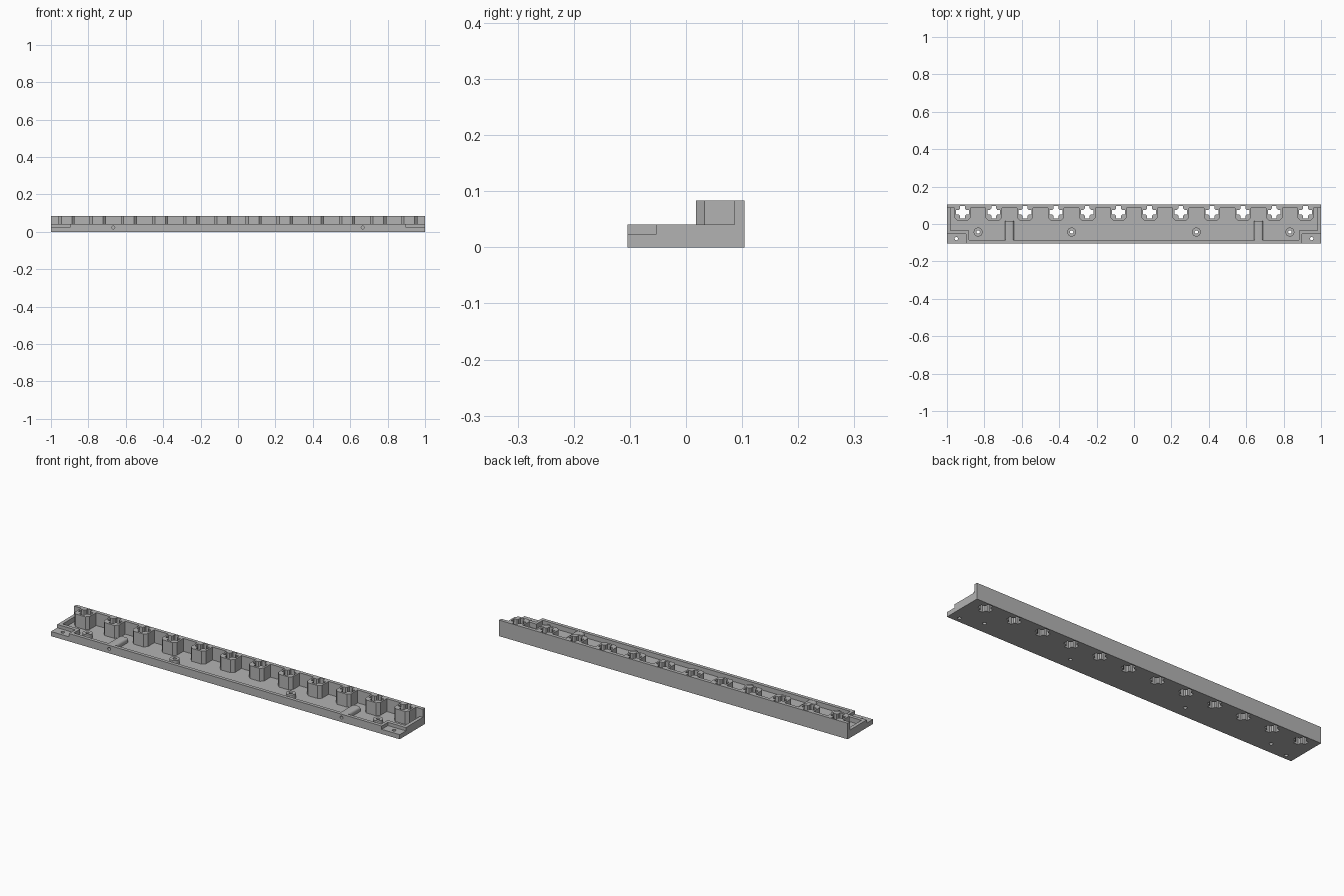
import bpy, bmesh, math
from mathutils import Matrix

cube = bpy.data.objects.get("Cube")
if cube:
    bpy.data.objects.remove(cube, do_unlink=True)

RIM, FLOOR, TOP = 0.041, 0.016, 0.083
FRONT, BACK, WALL = -0.104, 0.104, 0.086
SOCKET_Y = 0.063
SOCKETS = [(i - 5.5) / 6 for i in range(12)]
SIDES = (-1, 1)

grey = bpy.data.materials.new("mid grey plastic")
grey.use_nodes = True
grey.diffuse_color = (0.45, 0.45, 0.45, 1)
grey.node_tree.nodes["Principled BSDF"].inputs["Base Color"].default_value = grey.diffuse_color


def prism(bm, outline, low, high, matrix=Matrix()):
    """Extrude a closed xy outline from low to high along z."""
    face = bm.faces.new([bm.verts.new((x, y, low)) for x, y in outline])
    new = bmesh.ops.extrude_face_region(bm, geom=[face])["geom"]
    moved = [v for v in new if isinstance(v, bmesh.types.BMVert)]
    bmesh.ops.translate(bm, verts=moved, vec=(0, 0, high - low))
    bmesh.ops.transform(bm, matrix=matrix, verts=list(face.verts) + moved)


def build(name, prisms):
    bm = bmesh.new()
    for args in prisms:
        prism(bm, *args)
    bmesh.ops.recalc_face_normals(bm, faces=bm.faces)
    mesh = bpy.data.meshes.new(name)
    bm.to_mesh(mesh)
    bm.free()
    mesh.materials.append(grey)
    obj = bpy.data.objects.new(name, mesh)
    bpy.context.scene.collection.objects.link(obj)
    return obj


def boolean(obj, other, operation="DIFFERENCE"):
    mod = obj.modifiers.new(other.name, "BOOLEAN")
    mod.operation, mod.object, mod.solver = operation, other, "EXACT"


def rect(x0, x1, y0, y1):
    return [(x0, y0), (x1, y0), (x1, y1), (x0, y1)]


def circle(x, y, r, n=24):
    return [(x + r * math.cos(math.tau * i / n), y + r * math.sin(math.tau * i / n))
            for i in range(n)]


def plus_hole(cx, cy, reach=0.034, half=0.013, r=0.023):
    """Plus-shaped outline with a round centre."""
    pts = []
    start = math.asin(half / r)
    for q in range(4):
        c, s = round(math.cos(q * math.pi / 2)), round(math.sin(q * math.pi / 2))
        quarter = [(reach, -half), (reach, half)]
        for k in range(4):
            a = start + (math.pi / 2 - 2 * start) * k / 3
            quarter.append((r * math.cos(a), r * math.sin(a)))
        pts += [(cx + x * c - y * s, cy + x * s + y * c) for x, y in quarter]
    return pts


def socket_outline(cx, half=0.043, bevel=0.015, front=0.018):
    return [(cx - half, WALL), (cx - half, front + bevel), (cx - half + bevel, front),
            (cx + half - bevel, front), (cx + half, front + bevel), (cx + half, WALL)]


# Tray with a back wall, a stepped pocket and corner notches
tray = build("tray", [(rect(-1, 1, FRONT, BACK), 0, RIM)])
wall = build("wall_helper", [(rect(-1, 1, WALL, BACK), FLOOR, TOP)])
half_pocket = [(0.882, -0.086), (0.882, -0.034), (0.982, -0.034), (0.982, WALL)]
pocket = build("pocket_cutter", [
    (half_pocket + [(-x, y) for x, y in reversed(half_pocket)], FLOOR, 0.2)])
notches = build("notch_cutter", [
    (rect(min(s * 0.897, s * 1.1), max(s * 0.897, s * 1.1), -0.2, -0.053), 0.024, 0.2)
    for s in SIDES])

# Row of bevelled sockets standing against the wall
sockets = build("sockets", [(socket_outline(x), FLOOR, TOP) for x in SOCKETS])
plus_cutter = build("plus_cutter", [(plus_hole(x, SOCKET_Y), -0.1, 0.2) for x in SOCKETS])

# Round screw bosses
boss_x = [s * x for s in SIDES for x in (1 / 3, 5 / 6)]
bosses = build("screw_bosses", [(circle(x, -0.043, 0.024), FLOOR, RIM - 0.002) for x in boss_x])
screw_cutter = build("screw_cutter",
                     [(circle(x, -0.043, 0.009, 16), -0.1, 0.2) for x in boss_x]
                     + [(circle(s * 0.95, -0.078, 0.009, 16), -0.1, 0.2) for s in SIDES])

# Rounded ribs running back from the front holes
upright = Matrix.Rotation(math.pi / 2, 4, "X")   # local y to z, local z to -y
r, half = 0.012, 0.024
corner = [(half - r + r * math.cos(a * math.pi / 10),
           RIM - 0.001 - r + r * math.sin(a * math.pi / 10)) for a in range(6)]
right_side = [(half, FLOOR)] + corner
rib_shape = right_side + [(-x, z) for x, z in reversed(right_side)]
ribs = build("ribs", [([(x + s * 2 / 3, z) for x, z in rib_shape], -0.017, 0.086, upright)
                      for s in SIDES])
front_cutter = build("front_hole_cutter",
                     [(circle(s * 2 / 3, 0.023, 0.008, 16), 0, 0.2, upright) for s in SIDES])

boolean(tray, pocket)
boolean(tray, notches)
boolean(tray, wall, "UNION")
for part, cutters in ((tray, (plus_cutter, screw_cutter, front_cutter)),
                      (sockets, (plus_cutter,)),
                      (bosses, (screw_cutter,)),
                      (ribs, (front_cutter,))):
    for cutter in cutters:
        boolean(part, cutter)

# Bake the cuts and remove the helpers
parts = (tray, sockets, bosses, ribs)
depsgraph = bpy.context.evaluated_depsgraph_get()
baked = [bpy.data.meshes.new_from_object(p.evaluated_get(depsgraph)) for p in parts]
for part, mesh in zip(parts, baked):
    part.modifiers.clear()
    part.data = mesh
for helper in (wall, pocket, notches, plus_cutter, screw_cutter, front_cutter):
    bpy.data.objects.remove(helper, do_unlink=True)

# Smooth the round parts, keep edges sharp
bpy.ops.object.select_all(action="DESELECT")
for part in parts:
    part.select_set(True)
bpy.context.view_layer.objects.active = tray
bpy.ops.object.shade_smooth_by_angle(angle=math.radians(30))
